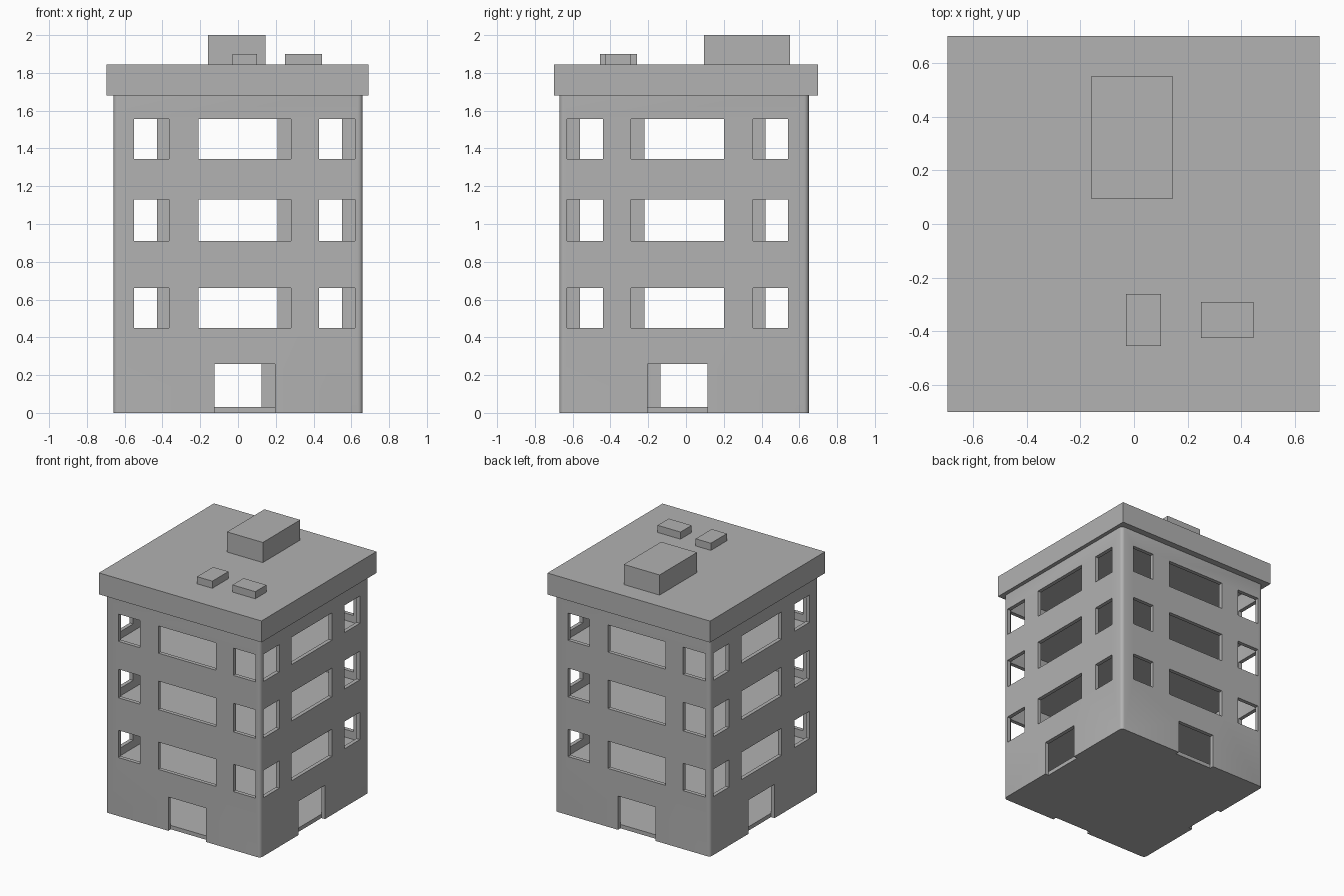
import bpy, bmesh, math

if "Cube" in bpy.data.objects:
    bpy.data.objects.remove(bpy.data.objects["Cube"], do_unlink=True)

# One plain grey for the whole building
grey = bpy.data.materials.new("plain grey")
grey.use_nodes = True
colour = (0.445, 0.445, 0.445, 1)
grey.diffuse_color = colour
grey.node_tree.nodes["Principled BSDF"].inputs["Base Color"].default_value = colour


def add_box(bm, xs, ys, zs, radius=0):
    """Add a box from its ranges; radius rounds the upright edges."""
    verts = bmesh.ops.create_cube(bm, size=1)["verts"]
    for v in verts:
        for axis, (low, high) in enumerate((xs, ys, zs)):
            v.co[axis] = high if v.co[axis] > 0 else low
    if radius:
        upright = [e for e in bm.edges
                   if abs(e.verts[0].co.z - e.verts[1].co.z) > 0.01]
        bmesh.ops.bevel(bm, geom=upright, offset=radius, segments=4,
                        profile=0.5, affect='EDGES')


def make_object(name, boxes, radius=0):
    bm = bmesh.new()
    for box in boxes:
        add_box(bm, *box, radius)
    mesh = bpy.data.meshes.new(name)
    bm.to_mesh(mesh)
    bm.free()
    mesh.materials.append(grey)
    obj = bpy.data.objects.new(name, mesh)
    bpy.context.collection.objects.link(obj)
    return obj


# Overall sizes
left, right, front, back = -0.66, 0.66, -0.67, 0.65
thick = 0.03
wall_top = 1.68
inner_x = (left + thick, right - thick)
inner_y = (front + thick, back - thick)

# Openings: the front and its far-side twins are mirrored about the centre
storeys = [(0.45, 0.66), (0.91, 1.13), (1.345, 1.555)]
windows = [(-0.55, -0.365), (-0.21, 0.28), (0.43, 0.62)]
door = (-0.125, 0.195)
openings = [(span, z) for z in storeys for span in windows]
openings.append((door, (-0.1, 0.26)))


def flip(span):
    return (-span[1], -span[0])


def shift(span):
    return (span[0] - 0.01, span[1] - 0.01)


cuts = []
reach, lap = 0.05, 0.005
for span, z in openings:
    cuts += [
        (span, (front - reach, inner_y[0] + lap), z),
        (flip(span), (inner_y[1] - lap, back + reach), z),
        ((inner_x[1] - lap, right + reach), shift(flip(span)), z),
        ((left - reach, inner_x[0] + lap), shift(span), z),
    ]

# Walls: rounded shell, hollowed, then pierced
walls = make_object("walls", [((left, right), (front, back), (0, wall_top))], 0.025)
hollow = make_object("hollow_cutter", [(inner_x, inner_y, (-0.2, 2))], 0.015)
holes = make_object("opening_cutter", cuts)
for cutter in (hollow, holes):
    cutter.hide_render = True
    mod = walls.modifiers.new(cutter.name, 'BOOLEAN')
    mod.operation = 'DIFFERENCE'
    mod.solver = 'EXACT'
    mod.object = cutter
bpy.context.view_layer.update()
cut_mesh = bpy.data.meshes.new_from_object(
    walls.evaluated_get(bpy.context.evaluated_depsgraph_get()))
walls.modifiers.clear()
walls.data = cut_mesh
for cutter in (hollow, holes):
    bpy.data.objects.remove(cutter, do_unlink=True)

bpy.ops.object.select_all(action='DESELECT')
walls.select_set(True)
bpy.context.view_layer.objects.active = walls
bpy.ops.object.shade_smooth_by_angle(angle=math.radians(35))

# Floors
for name, top in (("ground_floor", 0.03), ("first_floor", 0.39),
                  ("second_floor", 0.85), ("third_floor", 1.29)):
    make_object(name, [(inner_x, inner_y, (top - 0.03, top))])

# Roof slab and the boxes standing on it
roof_top = 1.845
make_object("roof", [((-0.695, 0.69), (-0.70, 0.70), (wall_top, roof_top))])
make_object("stair_housing", [((-0.16, 0.145), (0.095, 0.55), (roof_top, 2.0))])
make_object("middle_roof_vent", [((-0.03, 0.10), (-0.455, -0.26), (roof_top, 1.90))])
make_object("left_roof_vent", [((0.25, 0.445), (-0.425, -0.29), (roof_top, 1.90))])
